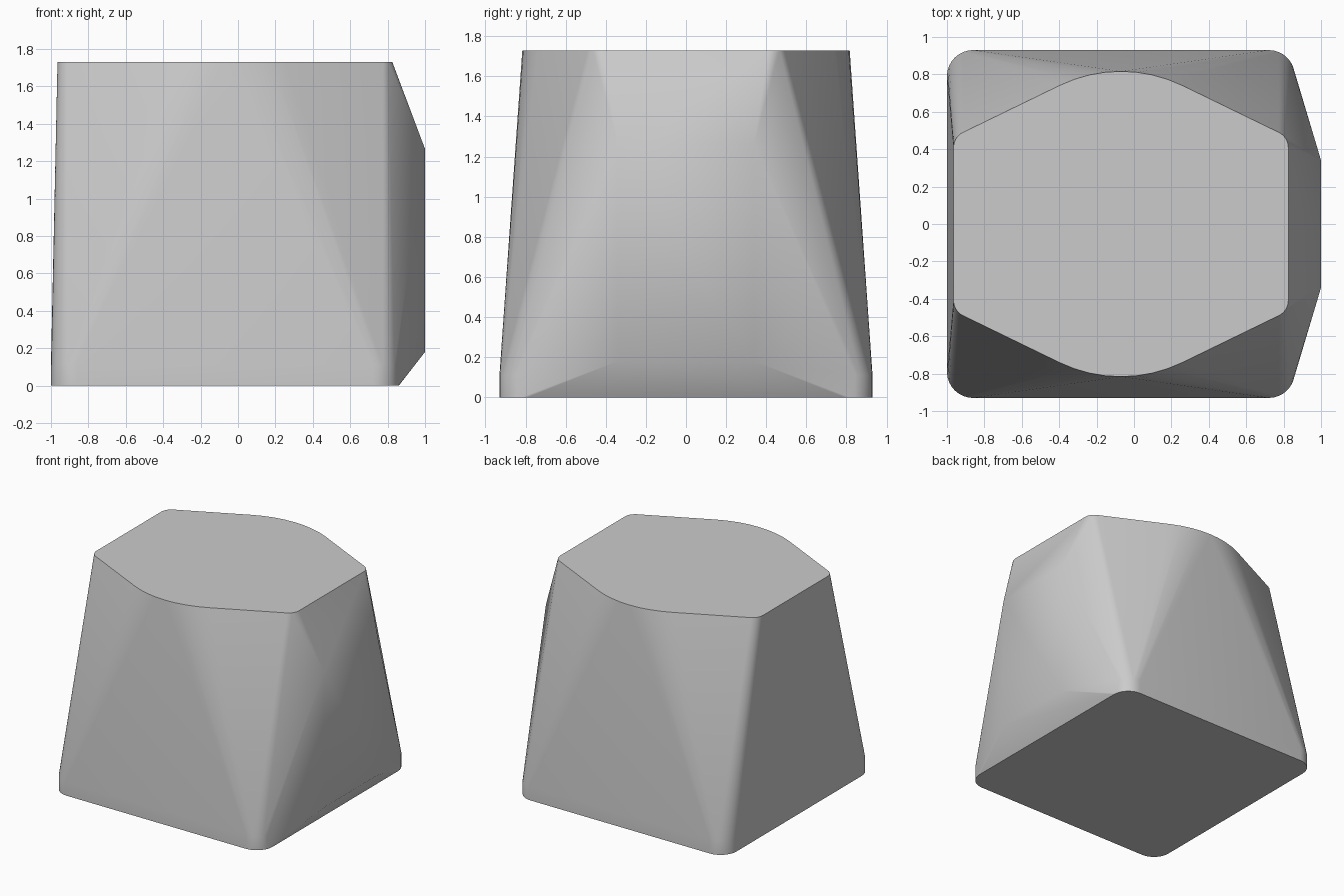
import bpy
import bmesh
import math
from mathutils import Vector

cube = bpy.data.objects.get("Cube")
if cube:
    bpy.data.objects.remove(cube, do_unlink=True)


def rounded_outline(corners, steps=8):
    """Polygon outline whose corners (x, y, radius) are replaced by arcs."""
    points = []
    for i, (x, y, radius) in enumerate(corners):
        corner = Vector((x, y))
        to_prev = (Vector(corners[i - 1][:2]) - corner).normalized()
        to_next = (Vector(corners[(i + 1) % len(corners)][:2]) - corner).normalized()
        half = to_prev.angle(to_next) / 2
        middle = corner + (to_prev + to_next).normalized() * radius / math.sin(half)
        start = corner + to_prev * radius / math.tan(half) - middle
        end = corner + to_next * radius / math.tan(half) - middle
        sweep = math.pi - 2 * half
        for s in range(steps + 1):
            t = s / steps
            arm = start * math.sin((1 - t) * sweep) + end * math.sin(t * sweep)
            points.append(middle + arm / math.sin(sweep))
    return points


# Footprint, roof outline and raised side panel
base = rounded_outline([(-1, -0.93, 0.14), (0.86, -0.93, 0.14),
                        (0.86, 0.93, 0.14), (-1, 0.93, 0.14)])
roof = rounded_outline([(-0.965, -0.465, 0.09), (-0.07, -0.9, 0.75), (0.825, -0.465, 0.09),
                        (0.825, 0.465, 0.09), (-0.07, 0.9, 0.75), (-0.965, 0.465, 0.09)])
panel = [(1, side * 0.34, z) for side in (-1, 1) for z in (0.18, 1.265)]

# Faceted body stretched over the outlines
bm = bmesh.new()
for outline, z in ((base, 0), (base, 0.11), (roof, 1.73)):
    for p in outline:
        bm.verts.new((p.x, p.y, z))
for p in panel:
    bm.verts.new(p)
hull = bmesh.ops.convex_hull(bm, input=bm.verts[:])
unused = {g for g in hull["geom_interior"] + hull["geom_unused"]
          if isinstance(g, bmesh.types.BMVert)}
bmesh.ops.delete(bm, geom=list(unused), context="VERTS")
bmesh.ops.dissolve_limit(bm, angle_limit=math.radians(0.3),
                         verts=bm.verts[:], edges=bm.edges[:])
bmesh.ops.recalc_face_normals(bm, faces=bm.faces[:])
mesh = bpy.data.meshes.new("faceted_body")
bm.to_mesh(mesh)
bm.free()

# Plain grey surface
grey = bpy.data.materials.new("light_grey")
grey.use_nodes = True
grey.diffuse_color = (0.6, 0.6, 0.6, 1)
grey.node_tree.nodes["Principled BSDF"].inputs["Base Color"].default_value = grey.diffuse_color
mesh.materials.append(grey)

body = bpy.data.objects.new("faceted_body", mesh)
bpy.context.collection.objects.link(body)
bpy.ops.object.select_all(action="DESELECT")
body.select_set(True)
bpy.context.view_layer.objects.active = body
bpy.ops.object.shade_smooth_by_angle(angle=math.radians(30))
